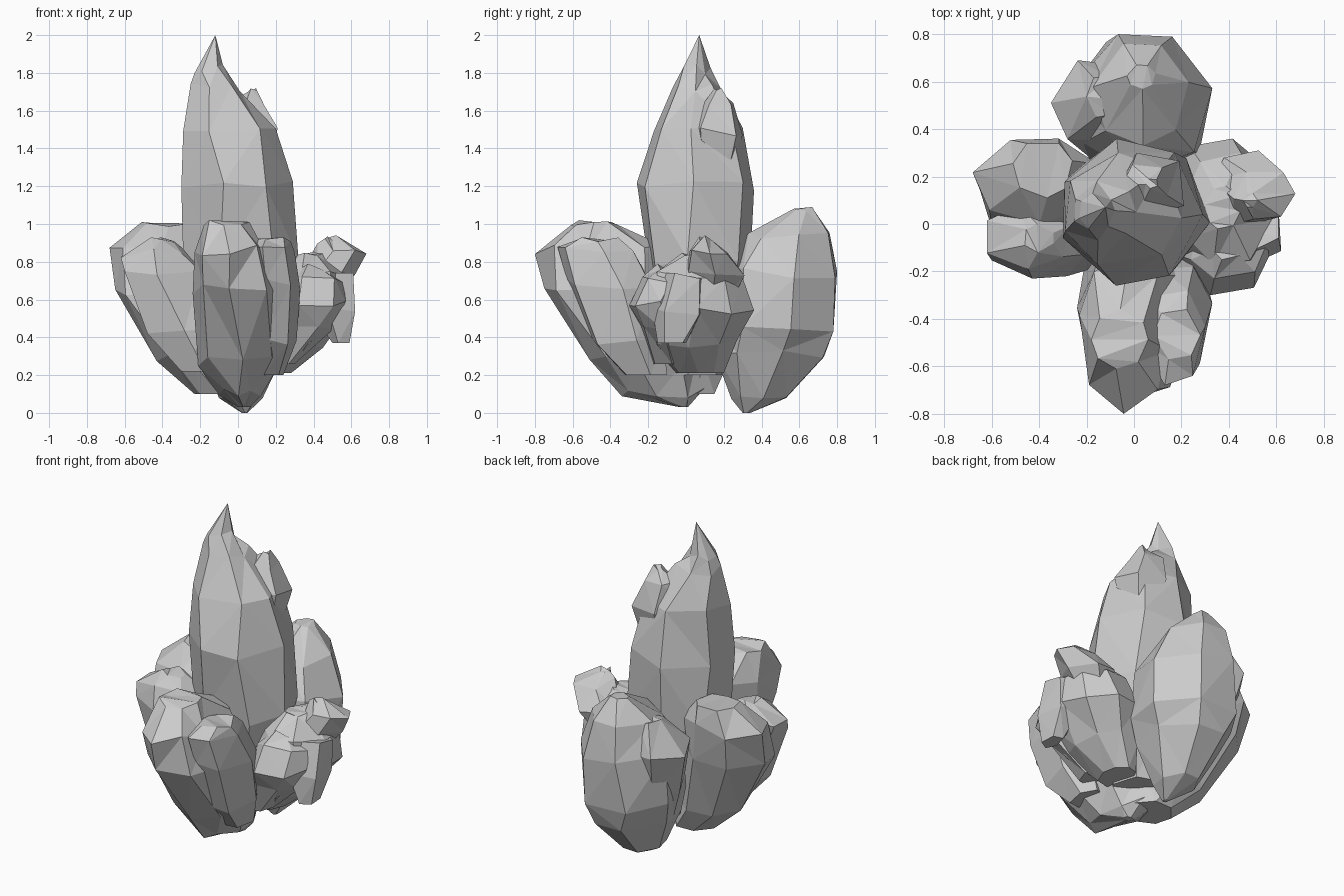
import bpy, bmesh, random
from math import cos, sin, tau, radians


def crystal(name, rings, sides=7, corner=0, seed=1):
    """Faceted loft; each ring is (x min, x max, y min, y max, z).
    corner is the direction in degrees that one edge line faces."""
    rng = random.Random(seed)
    bm = bmesh.new()
    prev = None
    for k, (x0, x1, y0, y1, z) in enumerate(rings):
        # uneven polygon, stretched to fill the ring's bounds
        pts = []
        for i in range(sides):
            wobble = rng.uniform(-0.18, 0.18) if i else 0
            a = radians(corner) + tau * (i + wobble) / sides
            pts.append((cos(a), sin(a)))
        xs, ys = zip(*pts)
        ring = []
        for px, py in pts:
            u = (px - min(xs)) / (max(xs) - min(xs))
            v = (py - min(ys)) / (max(ys) - min(ys))
            dz = rng.uniform(-0.03, 0.03)
            if k == 0 or x1 - x0 < 0.01:
                dz = 0
            elif k == len(rings) - 1:
                dz = -abs(dz) if px != pts[0][0] else 0
            ring.append(bm.verts.new((x0 + (x1 - x0) * u, y0 + (y1 - y0) * v, z + dz)))
        if prev:
            for i in range(sides):
                j = (i + 1) % sides
                bm.faces.new((prev[i], prev[j], ring[j], ring[i]))
        else:
            bm.faces.new(ring[::-1])
        prev = ring
    bm.faces.new(prev)
    bmesh.ops.remove_doubles(bm, verts=bm.verts[:], dist=0.001)
    bmesh.ops.triangulate(bm, faces=bm.faces[:])
    bmesh.ops.recalc_face_normals(bm, faces=bm.faces[:])
    mesh = bpy.data.meshes.new(name)
    bm.to_mesh(mesh)
    bm.free()
    bpy.context.collection.objects.link(bpy.data.objects.new(name, mesh))


# tall centre crystal and its second peak
crystal("centre_crystal", [
    (-0.12, 0.16, -0.12, 0.2, 0.2), (-0.29, 0.32, -0.20, 0.34, 0.8),
    (-0.30, 0.29, -0.26, 0.36, 1.2), (-0.29, 0.20, -0.17, 0.30, 1.5),
    (-0.25, 0.01, -0.07, 0.18, 1.72), (-0.23, -0.08, -0.02, 0.13, 1.82),
    (-0.12, -0.12, 0.07, 0.07, 2.0)], 7, 200, 3)
crystal("centre_second_peak", [
    (0.02, 0.12, 0.08, 0.2, 1.1), (-0.1, 0.21, 0.02, 0.30, 1.49),
    (-0.05, 0.14, 0.06, 0.25, 1.62), (0.05, 0.10, 0.15, 0.19, 1.72)], 5, 45, 4)

# front cluster
crystal("front_crystal", [
    (0.0, 0.06, -0.03, 0.01, 0.03), (-0.1, 0.12, -0.34, 0.1, 0.11),
    (-0.21, 0.24, -0.51, 0.05, 0.27), (-0.24, 0.25, -0.75, -0.05, 0.66),
    (-0.23, 0.15, -0.80, -0.12, 0.86), (-0.18, 0.06, -0.61, -0.36, 1.02)], 8, 220, 5)
crystal("front_side_crystal", [
    (0.1, 0.24, -0.32, -0.1, 0.2), (0.05, 0.31, -0.5, -0.12, 0.38),
    (0.04, 0.33, -0.63, -0.18, 0.68), (0.02, 0.30, -0.68, -0.28, 0.85),
    (0.08, 0.28, -0.57, -0.36, 0.93)], 6, 308, 6)

# left cluster
crystal("left_crystal", [
    (-0.23, 0.05, -0.1, 0.15, 0.1), (-0.43, 0.0, -0.15, 0.22, 0.28),
    (-0.65, -0.1, -0.12, 0.32, 0.65), (-0.68, -0.15, 0.0, 0.36, 0.87),
    (-0.51, -0.26, 0.11, 0.34, 1.01)], 7, 170, 7)
crystal("left_side_crystal", [
    (-0.3, 0.0, -0.18, 0.05, 0.22), (-0.48, -0.1, -0.22, 0.05, 0.45),
    (-0.6, -0.2, -0.23, 0.08, 0.74), (-0.62, -0.27, -0.19, 0.08, 0.84),
    (-0.46, -0.34, -0.12, 0.0, 0.93)], 6, 210, 8)

# right cluster
crystal("right_crystal", [
    (0.1, 0.28, -0.05, 0.2, 0.21), (0.1, 0.45, -0.2, 0.27, 0.37),
    (0.12, 0.6, -0.22, 0.36, 0.55), (0.2, 0.59, -0.17, 0.3, 0.74),
    (0.3, 0.45, -0.02, 0.16, 0.86)], 8, 35, 9)
crystal("right_upper_crystal", [
    (0.32, 0.45, 0.05, 0.22, 0.55), (0.33, 0.62, 0.0, 0.31, 0.74),
    (0.42, 0.68, 0.02, 0.22, 0.87), (0.46, 0.52, 0.07, 0.13, 0.94)], 6, 0, 10)
crystal("right_side_crystal", [
    (0.13, 0.3, -0.18, 0.0, 0.26), (0.15, 0.5, -0.24, 0.0, 0.43),
    (0.2, 0.57, -0.3, 0.02, 0.57), (0.24, 0.56, -0.23, 0.02, 0.70),
    (0.33, 0.46, -0.15, -0.02, 0.79)], 6, 250, 11)
crystal("right_low_spur", [
    (0.5, 0.59, -0.15, 0.0, 0.37), (0.4, 0.62, -0.18, 0.1, 0.54),
    (0.4, 0.61, -0.12, 0.12, 0.74)], 5, 330, 12)

# back cluster
crystal("back_crystal", [
    (0.02, 0.05, 0.3, 0.34, 0.0), (-0.1, 0.13, 0.24, 0.53, 0.06),
    (-0.2, 0.25, 0.15, 0.73, 0.3), (-0.26, 0.32, 0.16, 0.78, 0.45),
    (-0.26, 0.33, 0.21, 0.80, 0.74), (-0.18, 0.23, 0.33, 0.76, 0.93),
    (-0.03, 0.09, 0.57, 0.67, 1.09)], 7, 65, 13)
crystal("back_side_crystal", [
    (-0.15, 0.0, 0.22, 0.5, 0.23), (-0.27, 0.0, 0.28, 0.62, 0.5),
    (-0.35, 0.0, 0.35, 0.69, 0.77), (-0.2, -0.07, 0.45, 0.62, 0.96)], 6, 180, 14)
